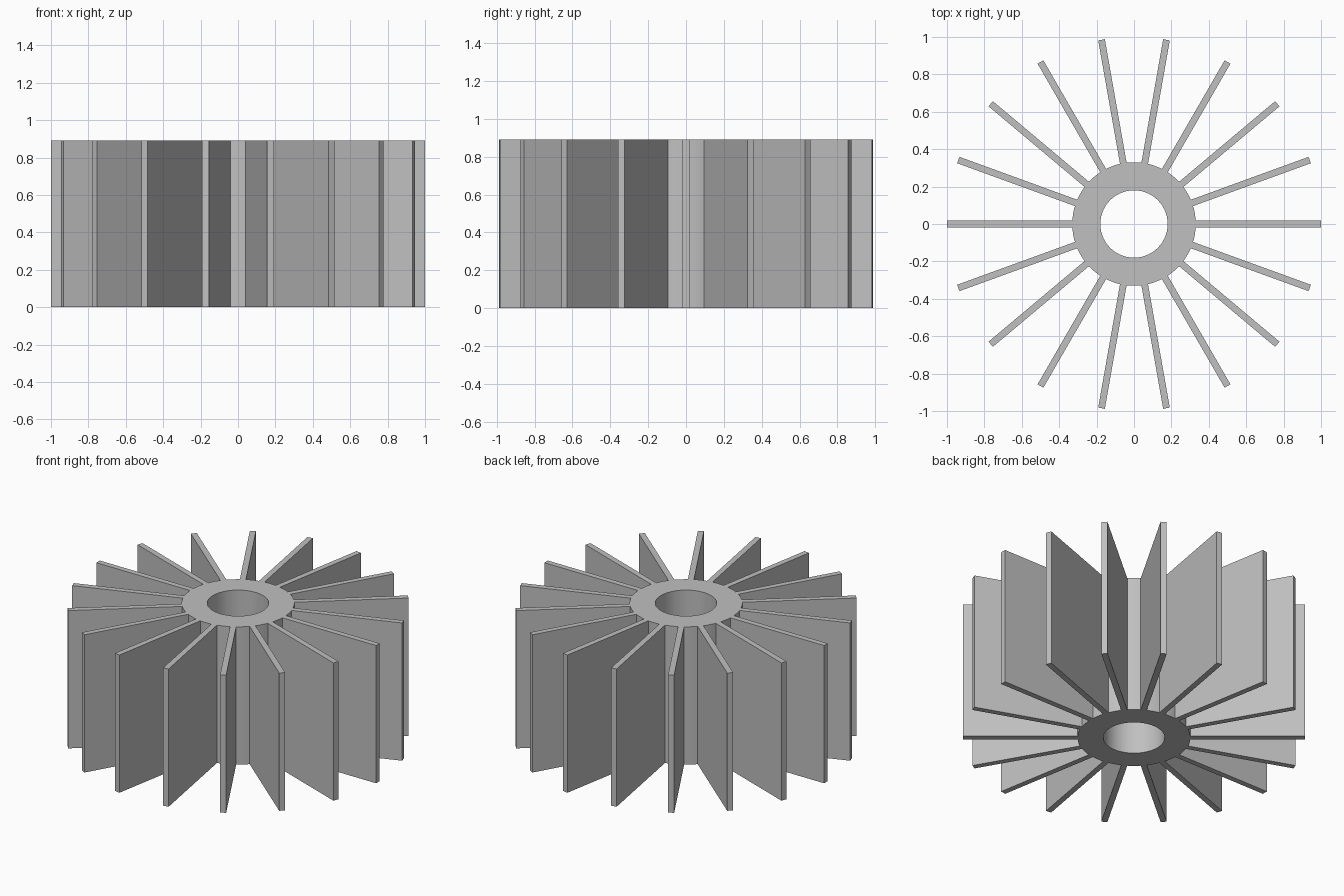
import bpy
import bmesh
from math import asin, cos, sin, tau, radians

cube = bpy.data.objects.get("Cube")
if cube:
    bpy.data.objects.remove(cube, do_unlink=True)

FINS = 18
HEIGHT = 0.89
BORE_RADIUS = 0.18
HUB_RADIUS = 0.33
TIP_RADIUS = 1.0
HALF_FIN = 0.018
ARC_STEPS = 4          # hub segments between neighbouring fins

grey = bpy.data.materials.new("aluminium_grey")
grey.use_nodes = True
colour = (0.53, 0.53, 0.53, 1.0)
grey.diffuse_color = colour
grey.node_tree.nodes["Principled BSDF"].inputs["Base Color"].default_value = colour

bm = bmesh.new()


def polar(radius, angle):
    return bm.verts.new((radius * cos(angle), radius * sin(angle), 0))


# Hub: matching rings of points, two of them at the root of each fin
sector = tau / FINS
root = asin(HALF_FIN / HUB_RADIUS)
gap = (sector - 2 * root) / ARC_STEPS
angles = [i * sector + root + k * gap
          for i in range(FINS) for k in range(-1, ARC_STEPS)]
for n in range(0, len(angles), ARC_STEPS + 1):
    angles[n] = angles[n + 1] - 2 * root
inner = [polar(BORE_RADIUS, a) for a in angles]
outer = [polar(HUB_RADIUS, a) for a in angles]
count = len(angles)
for n in range(count):
    m = (n + 1) % count
    bm.faces.new((inner[n], outer[n], outer[m], inner[m]))

# Fins: straight blades growing out of the hub
for i in range(FINS):
    a = i * sector
    n = i * (ARC_STEPS + 1)
    tips = [bm.verts.new((TIP_RADIUS * cos(a) - s * sin(a),
                          TIP_RADIUS * sin(a) + s * cos(a), 0))
            for s in (-HALF_FIN, HALF_FIN)]
    bm.faces.new((outer[n], tips[0], tips[1], outer[n + 1]))

# Raise the flat section into one solid
raised = bmesh.ops.extrude_face_region(bm, geom=bm.faces[:], use_keep_orig=True)
top = [g for g in raised["geom"] if isinstance(g, bmesh.types.BMVert)]
bmesh.ops.translate(bm, verts=top, vec=(0, 0, HEIGHT))
bmesh.ops.recalc_face_normals(bm, faces=bm.faces[:])

mesh = bpy.data.meshes.new("finned_heat_sink")
bm.to_mesh(mesh)
bm.free()
mesh.materials.append(grey)
heat_sink = bpy.data.objects.new("finned_heat_sink", mesh)
bpy.context.collection.objects.link(heat_sink)

# Smooth the bore and hub wall, keep the fins crisp
bpy.ops.object.select_all(action="DESELECT")
heat_sink.select_set(True)
bpy.context.view_layer.objects.active = heat_sink
bpy.ops.object.shade_smooth_by_angle(angle=radians(30))
